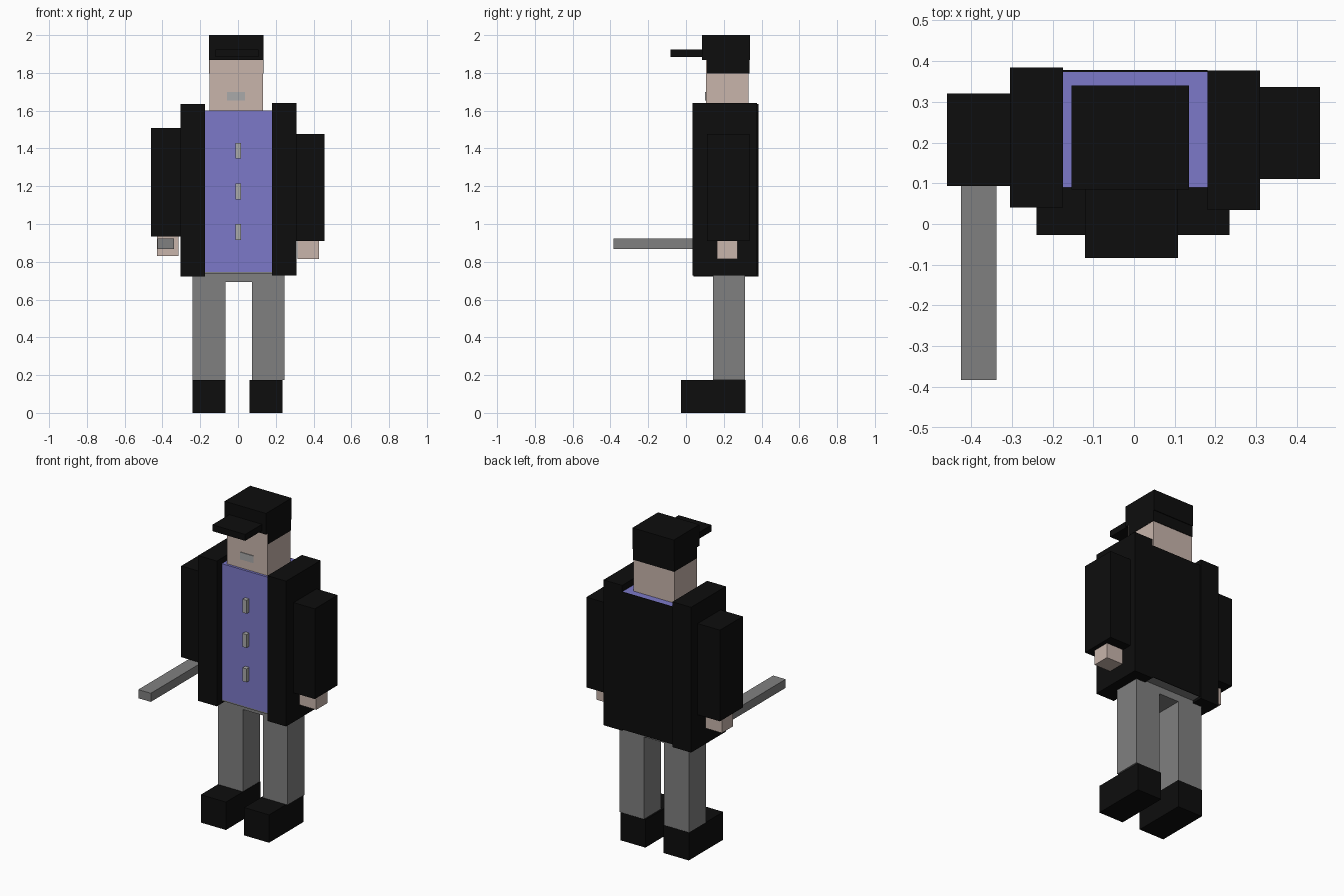
import bpy
import bmesh


def material(name, rgb):
    m = bpy.data.materials.new(name)
    m.diffuse_color = (*rgb, 1)
    return m


BLACK = material("black cloth", (0.004, 0.004, 0.004))
SKIN = material("skin", (0.58, 0.46, 0.41))
PURPLE = material("purple shirt", (0.2, 0.19, 0.58))
GREY = material("grey cloth", (0.216, 0.216, 0.216))
METAL = material("pale metal", (0.4, 0.4, 0.4))


def box(name, x, y, z, mat):
    """Box spanning the given (min, max) ranges."""
    bm = bmesh.new()
    bmesh.ops.create_cube(bm, size=1)
    for v in bm.verts:
        v.co = [r[0] if c < 0 else r[1] for c, r in zip(v.co, (x, y, z))]
    mesh = bpy.data.meshes.new(name)
    bm.to_mesh(mesh)
    bm.free()
    mesh.materials.append(mat)
    obj = bpy.data.objects.new(name, mesh)
    bpy.context.collection.objects.link(obj)
    return obj


# Shoes, legs and hips
box("left_shoe", (-0.24, -0.065), (-0.027, 0.315), (0, 0.175), BLACK)
box("right_shoe", (0.062, 0.235), (-0.027, 0.315), (0, 0.175), BLACK)
box("left_leg", (-0.24, -0.067), (0.143, 0.313), (0.175, 0.745), GREY)
box("right_leg", (0.073, 0.245), (0.143, 0.313), (0.175, 0.745), GREY)
box("hips", (-0.067, 0.073), (0.143, 0.313), (0.692, 0.745), GREY)
box("waist_plate", (-0.175, 0.18), (0.09, 0.372), (0.738, 0.746), GREY)

# Shirt with three buttons
box("shirt", (-0.175, 0.18), (0.09, 0.374), (0.746, 1.6), PURPLE)
for i, z in enumerate((0.957, 1.173, 1.388)):
    box(f"button_{i + 1}", (-0.013, 0.015), (0.063, 0.09), (z - 0.042, z + 0.042), METAL)

# Open coat: two side panels and a thin back
box("left_coat_panel", (-0.305, -0.175), (0.04, 0.385), (0.722, 1.635), BLACK)
box("right_coat_panel", (0.18, 0.31), (0.035, 0.377), (0.727, 1.64), BLACK)
box("coat_back", (-0.175, 0.18), (0.374, 0.378), (0.735, 1.6), BLACK)

# Arms and hands
box("left_sleeve", (-0.46, -0.305), (0.093, 0.32), (0.935, 1.508), BLACK)
box("right_sleeve", (0.31, 0.457), (0.11, 0.337), (0.91, 1.477), BLACK)
box("left_hand", (-0.43, -0.315), (0.148, 0.258), (0.83, 0.935), SKIN)
box("right_hand", (0.315, 0.43), (0.163, 0.273), (0.815, 0.91), SKIN)

# Baton held in the left hand
box("baton", (-0.425, -0.338), (-0.383, 0.16), (0.868, 0.922), GREY)

# Head, mouth and hair
box("head", (-0.151, 0.133), (0.105, 0.332), (1.6, 1.868), SKIN)
box("mouth", (-0.058, 0.036), (0.101, 0.105), (1.655, 1.7), METAL)
box("hair", (-0.153, 0.135), (0.11, 0.335), (1.798, 1.867), BLACK)

# Peaked cap
box("cap_crown", (-0.153, 0.135), (0.085, 0.34), (1.867, 2.0), BLACK)
box("cap_brim", (-0.12, 0.108), (-0.083, 0.085), (1.885, 1.925), BLACK)
